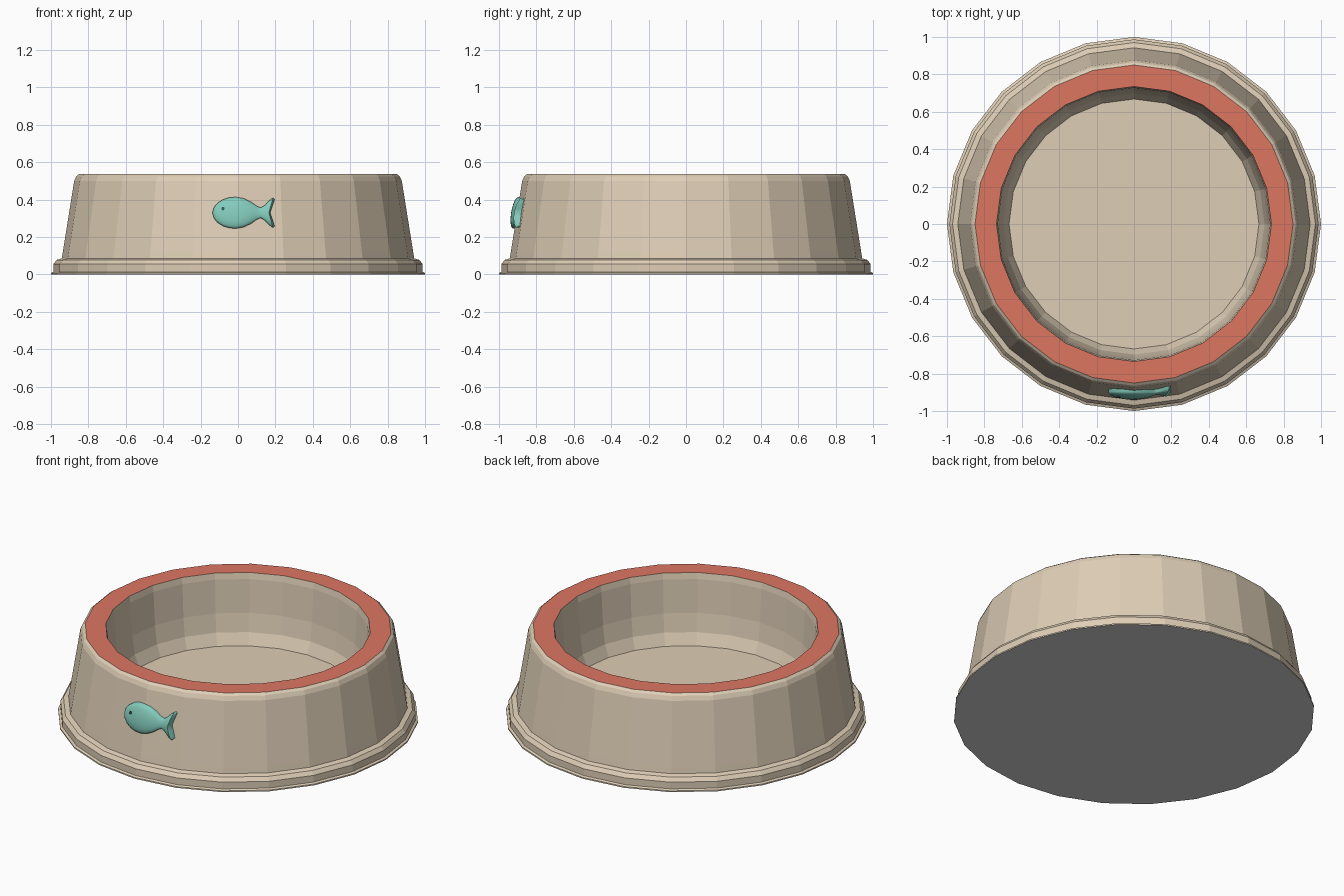
import bpy, bmesh, math

if "Cube" in bpy.data.objects:
    bpy.data.objects.remove(bpy.data.objects["Cube"])


def material(name, rgb):
    m = bpy.data.materials.new(name)
    m.diffuse_color = (*rgb, 1)
    m.use_nodes = True
    m.node_tree.nodes["Principled BSDF"].inputs["Base Color"].default_value = m.diffuse_color
    return m


CREAM = material("cream", (0.73, 0.617, 0.468))
CORAL = material("coral", (0.72, 0.18, 0.12))
TEAL = material("teal", (0.23, 0.60, 0.50))
GREY = material("underside_grey", (0.65, 0.65, 0.65))
DARK = material("dark_teal", (0.03, 0.10, 0.09))
SIDES = 24


def finish(bm, name, mats, smooth=None):
    bmesh.ops.recalc_face_normals(bm, faces=bm.faces)
    me = bpy.data.meshes.new(name)
    bm.to_mesh(me)
    bm.free()
    for m in mats:
        me.materials.append(m)
    ob = bpy.data.objects.new(name, me)
    bpy.context.collection.objects.link(ob)
    if smooth:
        bpy.context.view_layer.objects.active = ob
        ob.select_set(True)
        bpy.ops.object.shade_smooth_by_angle(angle=math.radians(smooth))
        ob.select_set(False)
    return ob


def wall_radius(z):
    return 0.94 - 0.16 * (z - 0.1)


# Bowl: one turned profile from the foot, over the rim, down to the floor
profile = [(1.0, 0.0), (1.0, 0.008), (0.987, 0.014), (0.987, 0.055), (0.97, 0.078),
           (0.942, 0.086), (wall_radius(0.12), 0.12), (wall_radius(0.5), 0.5),
           (0.865, 0.525), (0.85, 0.537), (0.735, 0.537), (0.728, 0.5),
           (0.715, 0.3), (0.698, 0.19), (0.668, 0.12)]
RIM = 9  # profile segment that forms the coral rim
bm = bmesh.new()
rings = []
for r, z in profile:
    rings.append([bm.verts.new((r * math.cos(2 * math.pi * i / SIDES),
                                r * math.sin(2 * math.pi * i / SIDES), z))
                  for i in range(SIDES)])
for k in range(len(rings) - 1):
    a, b = rings[k], rings[k + 1]
    for i in range(SIDES):
        j = (i + 1) % SIDES
        f = bm.faces.new((a[i], a[j], b[j], b[i]))
        f.material_index = 1 if k == RIM else 0
bm.faces.new(rings[-1])                                 # bowl floor
bm.faces.new(rings[0][::-1]).material_index = 2         # underside
finish(bm, "bowl", [CREAM, CORAL, GREY])


# Fish badge: domed columns wrapped on the sloping wall
FISH_Z = 0.33


def on_wall(x, z, lift):
    return (x, -math.sqrt(wall_radius(z) ** 2 - x * x) - lift, z)


# each column: x at the middle, x at the edge, half height
columns = [(-0.135, -0.135, 0.006), (-0.128, -0.128, 0.03), (-0.11, -0.11, 0.052),
           (-0.08, -0.08, 0.071), (-0.045, -0.045, 0.082), (-0.01, -0.01, 0.084),
           (0.03, 0.03, 0.077), (0.07, 0.07, 0.058), (0.10, 0.10, 0.036),
           (0.12, 0.12, 0.027), (0.137, 0.143, 0.04), (0.153, 0.168, 0.066),
           (0.165, 0.187, 0.08), (0.172, 0.196, 0.072)]
STEPS = 10
bm = bmesh.new()
front, back = [], []
for xm, xe, h in columns:
    dome = 0.010 + 0.022 * min(1, h / 0.08)
    if xm in (-0.135, 0.172):
        dome = 0.012
    f_row, b_row = [], []
    for s in range(STEPS + 1):
        t = -math.cos(math.pi * s / STEPS)
        x, z = xm + (xe - xm) * abs(t), FISH_Z + h * t
        lift = 0.008 + (dome - 0.008) * math.sqrt(max(0, 1 - t * t))
        f_row.append(bm.verts.new(on_wall(x, z, lift)))
        b_row.append(bm.verts.new(on_wall(x, z, -0.02)))
    front.append(f_row)
    back.append(b_row)
for k in range(len(columns) - 1):
    for s in range(STEPS):
        for g in (front, back):
            bm.faces.new((g[k][s], g[k][s + 1], g[k + 1][s + 1], g[k + 1][s]))
    for s in (0, STEPS):
        bm.faces.new((front[k][s], front[k + 1][s], back[k + 1][s], back[k][s]))
for k in (0, -1):
    for s in range(STEPS):
        bm.faces.new((front[k][s], front[k][s + 1], back[k][s + 1], back[k][s]))
finish(bm, "fish_badge", [TEAL], smooth=50)

# Fish eye: small thin disc on the badge
bm = bmesh.new()
eye = [[bm.verts.new(on_wall(-0.08 + 0.009 * math.cos(a), 0.352 + 0.009 * math.sin(a), d))
        for a in (2 * math.pi * i / 12 for i in range(12))] for d in (0.026, 0.0325)]
bm.faces.new(eye[0])
bm.faces.new(eye[1])
for i in range(12):
    j = (i + 1) % 12
    bm.faces.new((eye[0][i], eye[0][j], eye[1][j], eye[1][i]))
finish(bm, "fish_eye", [DARK])
